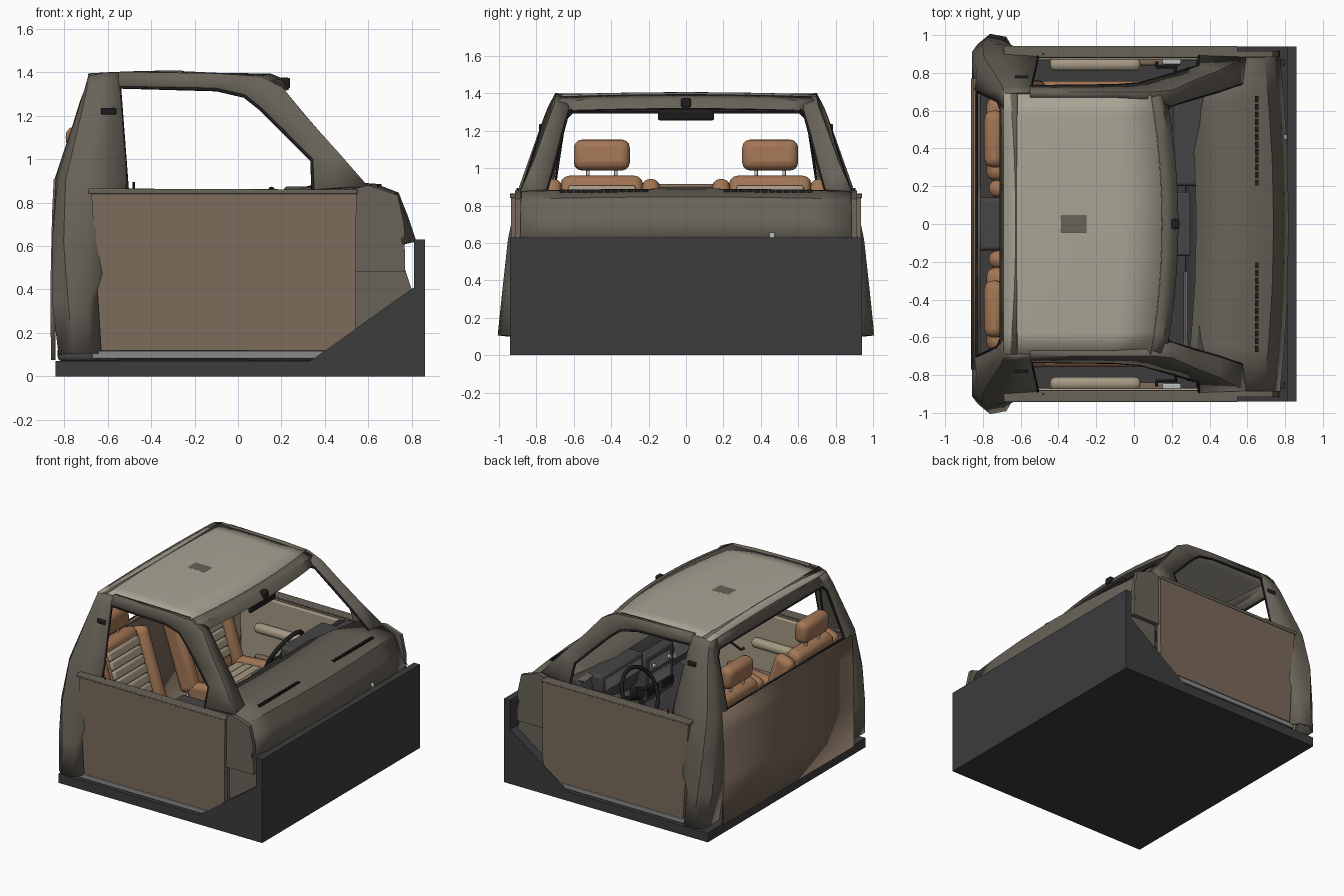
import bpy, bmesh, math
from mathutils import Vector, Matrix

if "Cube" in bpy.data.objects:
    bpy.data.objects.remove(bpy.data.objects["Cube"])

COL = dict(frame=(.14, .125, .1), door=(.2, .145, .105), tan=(.36, .18, .09), cream=(.38, .32, .23),
           roof=(.40, .37, .30), dark=(.045, .045, .048), dash=(.06, .06, .062), black=(.012, .012, .012),
           grey=(.25, .25, .25), light=(.5, .5, .5))
MATS = {}
for k, c in COL.items():
    MATS[k] = bpy.data.materials.new(k)
    MATS[k].diffuse_color = (*c, 1)

def finish(name, bm, mat, thick=0, bevel=0, seg=3):
    bmesh.ops.recalc_face_normals(bm, faces=bm.faces)
    me = bpy.data.meshes.new(name)
    bm.to_mesh(me)
    bm.free()
    ob = bpy.data.objects.new(name, me)
    bpy.context.collection.objects.link(ob)
    me.materials.append(MATS[mat])
    if thick:
        m = ob.modifiers.new("solid", 'SOLIDIFY')
        m.thickness, m.offset = thick, 0
    if bevel:
        m = ob.modifiers.new("bevel", 'BEVEL')
        m.width, m.segments = bevel, seg
    bpy.ops.object.select_all(action='DESELECT')
    bpy.context.view_layer.objects.active = ob
    ob.select_set(True)
    bpy.ops.object.shade_smooth_by_angle(angle=math.radians(35))
    return ob

def box(name, c, size, mat, bevel=0, tilt=0):
    bm = bmesh.new()
    bmesh.ops.create_cube(bm, size=1, matrix=Matrix.Diagonal((*size, 1)))
    ob = finish(name, bm, mat, bevel=bevel)
    ob.location, ob.rotation_euler = c, (0, tilt, 0)
    return ob

def loft(name, rows, mat, thick=0.012, s=1):
    bm = bmesh.new()
    v = [[bm.verts.new((x, y * s, z)) for x, y, z in r] for r in rows]
    for a, b in zip(v, v[1:]):
        for i in range(len(a) - 1):
            bm.faces.new((a[i], a[i + 1], b[i + 1], b[i]))
    return finish(name, bm, mat, thick)

def prism(name, prof, y0, y1, mat, bevel=0):
    bm = bmesh.new()
    a, b = [[bm.verts.new((x, y, z)) for x, z in prof] for y in (y0, y1)]
    bm.faces.new(a)
    bm.faces.new(b[::-1])
    for i in range(len(a)):
        j = (i + 1) % len(a)
        bm.faces.new((a[i], a[j], b[j], b[i]))
    return finish(name, bm, mat, bevel=bevel)

def tube(name, pts, r, mat, cyclic=False):
    cu = bpy.data.curves.new(name, 'CURVE')
    cu.dimensions, cu.bevel_depth, cu.bevel_resolution, cu.use_fill_caps = '3D', r, 2, True
    sp = cu.splines.new('POLY')
    sp.points.add(len(pts) - 1)
    for p, q in zip(sp.points, pts):
        p.co = (*q, 1)
    sp.use_cyclic_u = cyclic
    cu.materials.append(MATS[mat])
    ob = bpy.data.objects.new(name, cu)
    bpy.context.collection.objects.link(ob)
    return ob

# floor tub with toe board and firewall
prism("floor_and_firewall", [(-.84, 0), (.86, 0), (.86, .63), (.81, .63), (.81, .41), (.33, .07), (-.84, .07)], -.94, .94, "dark")
prism("transmission_tunnel", [(-.83, .07), (.6, .07), (.6, .3), (.3, .17), (-.83, .14)], -.14, .14, "dash", .02)

# rear wall and rear window frame
loft("back_panel", [[(x, y, z) for y in (-.77, 0, .77)] for x, z in
     ((-.85, .075), (-.853, .4), (-.845, .75), (-.84, .90), (-.815, .905))], "door", .022)
loft("rear_header", [[(x, y, z) for y in (-w, -w / 2, 0, w / 2, w)] for x, w, z in
     ((-.705, .69, 1.30), (-.685, .69, 1.365), (-.62, .69, 1.395))], "frame")
rw = [(-.83, .70, .91), (-.83, -.70, .91), (-.72, -.65, 1.26), (-.705, -.61, 1.30), (-.705, .61, 1.30), (-.72, .65, 1.26)]
tube("rear_window_seal", rw, .009, "black", True)

# roof panel with curved front edge and windscreen header
ys = [-.69 + 1.38 * i / 12 for i in range(13)]
arc = lambda y: .06 * (1 - (y / .69) ** 2)
crown = lambda y: .012 * (1 - (y / .69) ** 2)
loft("roof", [[(-.69 + t * (.78 + arc(y)), y, 1.376 + crown(y) + .012 * math.sin(math.pi * min(1, t * 1.3)))
     for y in ys] for t in (0, .12, .3, .5, .75, 1)], "roof", .014)
loft("windscreen_header", [[(x + arc(y), y * w, z + crown(y)) for y in ys] for x, w, z in
     ((.085, 1, 1.378), (.14, .99, 1.355), (.17, .96, 1.31), (.12, .96, 1.315))], "frame")
box("dome_lamp", (-.32, 0, 1.392), (.14, .10, .03), "frame", .005)
box("mirror", (.20, 0, 1.285), (.03, .30, .06), "black", .012)
box("mirror_mount", (.215, 0, 1.35), (.05, .055, .05), "black", .01)

# cowl, vents
cowl = ((.33, .80, .872), (.55, .86, .885), (.63, .88, .882), (.735, .88, .842), (.775, .90, .74), (.815, .92, .62))
loft("cowl", [[(x - .05 * t * t, w * t, z - .012 * t * t) for t in (-1, -.75, -.4, 0, .4, .75, 1)] for x, w, z in cowl], "frame")
box("cowl_pipe", (.79, .46, .64), (.04, .03, .03), "light", .008)

for s, n in ((1, "left"), (-1, "right")):
    # rear corner pillar sweeping up to the roof
    loft(n + "_rear_pillar", [
        [(-.81, .77, .1), (-.82, .95, .1), (-.76, 1.0, .105), (-.68, .985, .105), (-.63, .90, .105)],
        [(-.85, .77, .35), (-.85, .91, .35), (-.78, .975, .35), (-.69, .96, .35), (-.64, .89, .35)],
        [(-.85, .76, .62), (-.85, .88, .62), (-.80, .945, .62), (-.70, .945, .62), (-.55, .89, .62)],
        [(-.84, .71, .90), (-.825, .82, .90), (-.79, .875, .90), (-.70, .885, .90), (-.512, .875, .89)],
        [(-.72, .655, 1.26), (-.715, .71, 1.27), (-.70, .74, 1.28), (-.64, .75, 1.28), (-.54, .75, 1.28)],
        [(-.70, .62, 1.31), (-.70, .69, 1.32), (-.69, .715, 1.33), (-.64, .72, 1.335), (-.545, .725, 1.335)],
        [(-.68, .60, 1.375), (-.685, .67, 1.375), (-.68, .69, 1.38), (-.62, .695, 1.395), (-.55, .695, 1.395)]],
        "frame", .014, s)
    # side roof rail and windscreen pillar
    loft(n + "_roof_rail_and_pillar", [
        [(-.55, .725, 1.335), (-.55, .695, 1.395), (-.55, .67, 1.39)],
        [(-.10, .73, 1.325), (-.10, .695, 1.388), (-.10, .67, 1.385)],
        [(.03, .74, 1.295), (.10, .695, 1.375), (.09, .66, 1.375)],
        [(.10, .76, 1.24), (.20, .705, 1.325), (.19, .625, 1.32)],
        [(.22, .79, 1.12), (.31, .755, 1.19), (.31, .665, 1.19)],
        [(.34, .83, 1.0), (.45, .81, 1.035), (.45, .705, 1.03)],
        [(.345, .885, .86), (.59, .88, .875), (.57, .745, .885)]], "frame", .016, s)
    S = lambda pts: [(x, y * s, z) for x, y, z in pts]
    tube(n + "_side_window_seal", S([(-.51, .885, .86), (-.543, .728, 1.33), (-.1, .733, 1.32), (.03, .743, 1.29),
         (.10, .763, 1.235), (.34, .835, .995), (.345, .888, .86)]), .008, "black")
    tube(n + "_windscreen_seal", S([(.18, 0, 1.325), (.17, .3, 1.32), (.16, .6, 1.315), (.20, .63, 1.30), (.45, .703, 1.03), (.57, .745, .885)]), .008, "black")
    # belt anchor, lock pin, defroster vent
    box(n + "_belt_anchor", (-.595, s * .772, 1.22), (.07, .03, .032), "black", .006)
    tube(n + "_belt", S([(-.59, .75, 1.22), (-.62, .80, .7), (-.6, .84, .15)]), .008, "black")
    tube(n + "_lock_pin", S([(-.48, .90, .84), (-.48, .90, .895)]), .005, "black")
    for i in range(12):
        box(n + "_vent_slot", (.65, s * (.22 + i * .04), .878), (.02, .033, .014), "black")
    # outer kick panels
    prism(n + "_upper_kick_panel", [(.54, .48), (.77, .48), (.765, .7), (.735, .835), (.6, .88), (.54, .865)], s * .885, s * .915, "frame")
    prism(n + "_lower_kick_panel", [(.54, .2), (.80, .40), (.77, .49), (.54, .49)], s * .84, s * .87, "frame")
    # door shell, top rail, inner trim
    prism(n + "_door", [(-.63, .12), (.54, .12), (.545, .84), (-.675, .84), (-.66, .6)], s * .895, s * .935, "door")
    prism(n + "_door_top_rail", [(-.69, .84), (.55, .84), (.55, .86), (-.69, .865)], s * .88, s * .942, "frame", .006)
    prism(n + "_door_trim", [(-.58, .2), (.48, .2), (.5, .82), (-.6, .82)], s * .87, s * .9, "cream", .008)
    box(n + "_armrest", (-.205, s * .845, .60), (.48, .07, .07), "cream", .03)
    box(n + "_door_pocket", (-.1, s * .86, .32), (.7, .04, .14), "door", .012)
    tube(n + "_window_crank", S([(.12, .86, .52), (.12, .83, .52), (.22, .83, .56), (.22, .80, .56)]), .009, "black")
    box(n + "_door_handle", (.2, s * .86, .68), (.1, .03, .03), "light", .008)
    box(n + "_sill", (-.075, s * .90, .10), (1.19, .07, .035), "grey", .004)
    # seat: backrest, bolsters, ribs, headrest
    y, T = s * .45, -.31
    A, D, N = Vector((-.525, y, .36)), Vector((math.sin(T), 0, math.cos(T))), Vector((math.cos(T), 0, -math.sin(T)))
    P = lambda u, f, dy=0: A + D * u + N * f + Vector((0, dy, 0))
    box(n + "_seat_back", P(.31, -.02), (.12, .44, .64), "tan", .045, T)
    for q in (1, -1):
        box(n + "_back_bolster", P(.29, .0, q * .262), (.15, .095, .62), "tan", .042, T)
        box(n + "_cushion_bolster", (-.21, y + q * .262, .36), (.64, .09, .17), "tan", .035, -.08)
        tube(n + "_headrest_post", [P(.58, -.02, q * .075), P(.70, -.02, q * .075)], .009, "light")
        box(n + "_seat_rail", (-.25, y + q * .2, .1), (.6, .04, .07), "black")
    for i in range(7):
        box(n + "_back_rib", P(.12 + i * .068, .045), (.035, .36, .064), "cream", .014, T)
        box(n + "_cushion_rib", (-.43 + i * .068, y, .395 + i * .005), (.066, .40, .04), "cream", .015, -.08)
    box(n + "_seat_cushion", (-.21, y, .32), (.64, .46, .16), "tan", .045, -.08)
    box(n + "_seat_base", (-.24, y, .19), (.52, .44, .14), "dark", .01)
    box(n + "_headrest", (-.735, y, 1.07), (.11, .30, .165), "tan", .045, -.1)

# dashboard
prism("dashboard", [(.33, .875), (.56, .87), (.62, .5), (.40, .48), (.30, .6), (.27, .70), (.29, .80)], -.83, .83, "dash", .015)
box("instrument_hood", (.29, .45, .81), (.16, .50, .13), "dash", .02)
box("instrument_panel", (.208, .45, .80), (.01, .44, .09), "grey", .003)
box("glove_box", (.283, -.48, .70), (.03, .46, .14), "grey", .01, .1)
box("centre_stack", (.30, 0, .64), (.16, .34, .34), "dash", .015)
box("radio", (.218, 0, .73), (.02, .24, .07), "grey", .004)
box("heater_panel", (.218, 0, .62), (.02, .24, .08), "grey", .004)
for q in (-.09, .09):
    tube("radio_knob", [(.21, q, .73), (.19, q, .73)], .016, "light")
    box("air_vent", (.215, q, .54), (.02, .12, .05), "black")

# steering wheel and column
C, ax = Vector((.07, .45, .70)), Vector((-.88, 0, .47)).normalized()
up, side = Vector((.47, 0, .88)), Vector((0, 1, 0))
rim = [C + (up * math.cos(a) + side * math.sin(a)) * .18 for a in (math.tau * i / 32 for i in range(32))]
tube("steering_rim", rim, .015, "black", True)
for i in (8, 16, 24):
    tube("steering_spoke", [C - ax * .03, rim[i]], .014, "black")
tube("steering_hub", [C + ax * .005, C - ax * .06], .045, "black")
tube("steering_column", [C - ax * .05, C - ax * .32], .038, "dash")
tube("column_stalk", [C - ax * .09, C - ax * .07 + side * .17], .008, "black")

# gear lever, console, pedals
tube("gear_lever", [(.12, 0, .15), (.1, 0, .35), (.03, 0, .53)], .011, "black")
bm = bmesh.new()
bmesh.ops.create_uvsphere(bm, u_segments=16, v_segments=10, radius=.028, matrix=Matrix.Translation((.03, 0, .54)))
finish("gear_knob", bm, "black")
bm = bmesh.new()
bmesh.ops.create_cone(bm, cap_ends=True, segments=16, radius1=.07, radius2=.015, depth=.12, matrix=Matrix.Translation((.12, 0, .22)))
finish("gear_boot", bm, "black")
box("centre_console", (-.28, 0, .25), (.5, .2, .22), "dash", .02)
for q in (.28, .45, .6):
    box("pedal", (.46, q, .3), (.02, .08, .09), "black", .006, -.5)
    tube("pedal_arm", [(.47, q, .3), (.58, q, .55)], .009, "black")

for m in bpy.data.materials:
    if m.users and not m.is_grease_pencil:
        m.use_nodes = True
        m.node_tree.nodes["Principled BSDF"].inputs["Base Color"].default_value = m.diffuse_color
